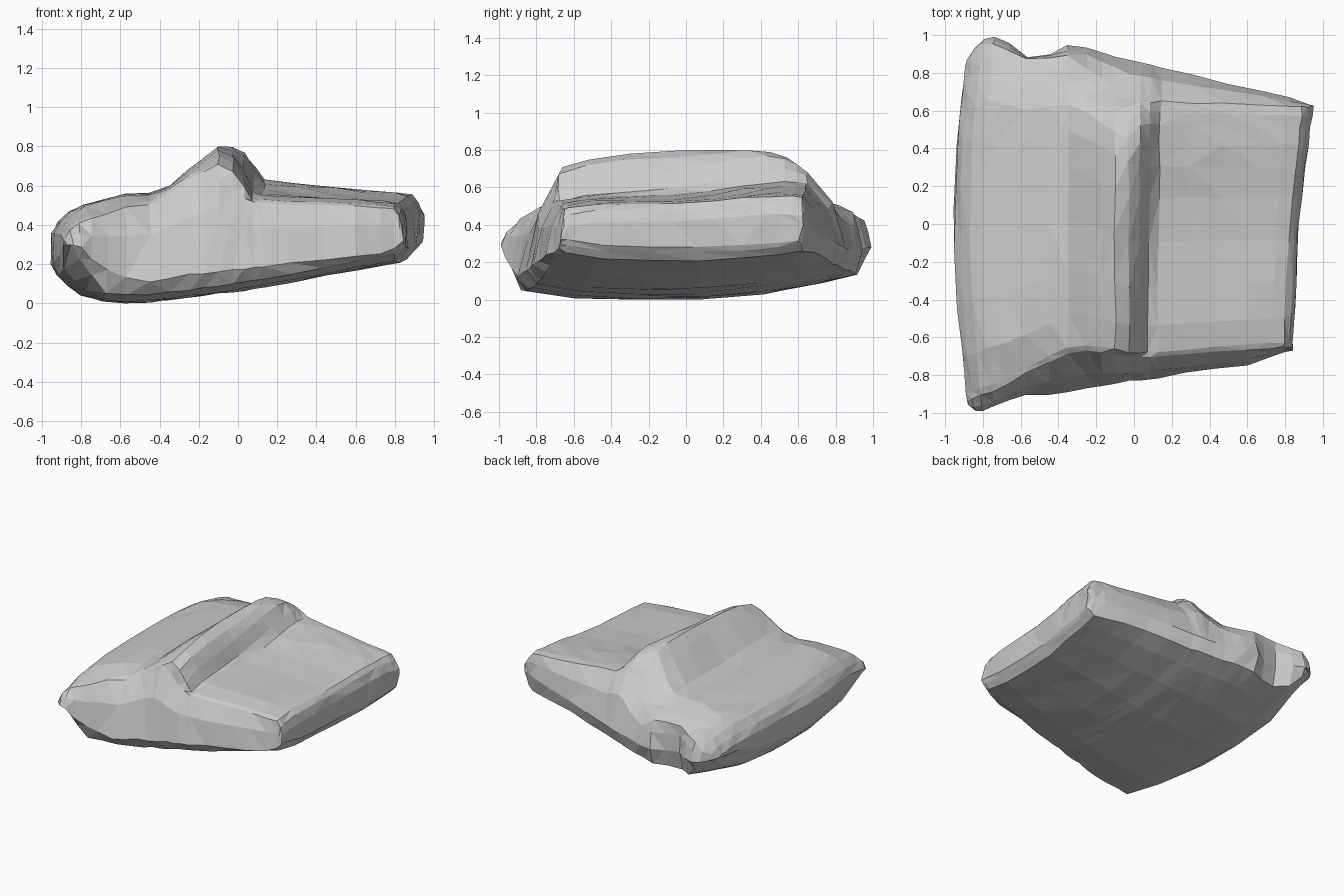
import bpy
import bmesh
import random

cube = bpy.data.objects.get("Cube")
if cube:
    bpy.data.objects.remove(cube, do_unlink=True)

random.seed(4)


def along(curve, t):
    """Straight-line interpolation through a short list of points."""
    if t <= curve[0][0]:
        return curve[0][1]
    for (a, p), (b, q) in zip(curve, curve[1:]):
        if t <= b:
            return p + (q - p) * (t - a) / (b - a)
    return curve[-1][1]


# Plan outlines: top rim and widest line on the front and back flanks
rim_front = [(-.95, -.93), (-.8, -.89), (-.5, -.76), (-.3, -.66), (0, -.71), (.84, -.65)]
rim_back = [(-.95, .84), (-.8, .95), (-.55, .86), (-.35, .89), (-.1, .72), (0, .65), (.9, .62)]
out_front = [(-.95, -.96), (-.91, -1), (-.8, -.97), (-.6, -.9), (-.43, -.9), (0, -.83), (.6, -.75), (.84, -.67)]
out_back = [(-.95, .87), (-.9, .97), (-.77, 1), (-.58, .88), (-.45, .9), (-.33, .95), (0, .86), (.3, .78), (.72, .68), (.87, .63)]

# Heights of the sheet, the fold, the flanks and the underside
sheet = [(-.95, .36), (-.9, .45), (-.8, .5), (-.6, .555), (-.3, .565), (.1, .56), (.8, .52), (.84, .51), (.87, .42)]
fold = [(-.42, 0), (-.35, .03), (-.25, .12), (-.1, .25), (0, .2), (.05, .11), (.1, 0)]
fold_run = [(-.72, 0), (-.68, .72), (-.4, .88), (.35, 1), (.5, .9), (.6, .62), (.68, .3), (.76, 0)]
back_lift = [(-.1, 0), (.1, .1), (.6, .07), (.87, .06)]
waist_front = [(-.95, .3), (-.88, .3), (-.78, .2), (-.5, .1), (-.3, .14), (.8, .26), (.87, .32)]
waist_back = [(-.95, .3), (-.8, .28), (-.4, .26), (0, .27), (.87, .4)]
underside = [(-.95, .2), (-.9, .1), (-.8, .04), (-.7, .01), (-.6, 0), (-.4, .01), (0, .06), (.4, .13), (.82, .21), (.87, .28)]
back_rise = [(-.4, .12), (.5, .1), (.87, .04)]
droop_rate = [(-.92, .05), (-.65, .25)]

stations = [-.95, -.92, -.87, -.8, -.7, -.58, -.45, -.35, -.25, -.17, -.1,
            -.03, .03, .08, .13, .28, .45, .62, .75, .82, .85, .87]
across_top = [-1, -.96, -.75, -.45, -.1, .25, .5, .68, .82, .92, 1]
across_bottom = [1, .8, .5, .1, -.3, -.7, -1]


def place(x, y, z):
    """Bow the left end, skew the right end and crumple slightly."""
    left = max(0, min(1, (-x - .5) / .4))
    right = max(0, min(1, x))
    x += .08 * left * y * y + right * (.14 * max(0, y) - .05 * max(0, -y))
    wobble = [random.uniform(-.006, .006) for _ in range(3)]
    return (x + wobble[0], y + wobble[1], max(0, z + wobble[2] * .7))


def section(x):
    """One closed loop around the body at a station."""
    rf, rb = along(rim_front, x), along(rim_back, x)
    of, ob = along(out_front, x), along(out_back, x)
    base, low = along(sheet, x), along(underside, x)
    wf, wb = along(waist_front, x), along(waist_back, x)
    corner = max(0, -x - .7) * .6
    loop = []
    # Upper sheet with its raised fold
    for v in across_top:
        y = rf + (rb - rf) * (v + 1) / 2
        ridge = along(fold, x - .04 * y) * along(fold_run, y)
        lift = along(back_lift, x) * max(0, y / .65)
        droop = .03 * abs(v) ** 6 + along(droop_rate, x) * max(0, abs(y) - .64)
        loop.append(place(x, y, max(base + ridge + lift - droop, wf + .02)))
    # Back flank
    top_back = loop[-1][2]
    loop.append(place(x, rb + (ob - rb) * .65, wb + (top_back - wb) * .6))
    loop.append(place(x, ob, wb))
    # Underside
    for v in across_bottom:
        side = ob * .96 if v > 0 else -of * .94
        rise = along(back_rise, x) * v ** 2 if v > 0 else .04 * v ** 4
        rise += corner * v ** 4
        loop.append(place(x, v * side, min(low + rise, wb if v > 0 else wf)))
    # Front flank
    top_front = loop[0][2]
    loop.append(place(x, of, wf))
    loop.append(place(x, rf + (of - rf) * .65, wf + (top_front - wf) * .6))
    return loop


# Body skin lofted through the sections and closed at both ends
bm = bmesh.new()
rings = [[bm.verts.new(p) for p in section(x)] for x in stations]
for a, b in zip(rings, rings[1:]):
    n = len(a)
    for i in range(n):
        j = (i + 1) % n
        bm.faces.new((a[i], a[j], b[j], b[i]))

top_count = len(across_top)
for ring in (rings[0], rings[-1]):
    upper = ring[:top_count]
    # Matching lower edge, ordered front to back
    lower = [ring[-1], ring[-2]] + ring[top_count + 2:-2][::-1] + [ring[top_count + 1], ring[top_count]]
    for i in range(top_count - 1):
        bm.faces.new((upper[i], upper[i + 1], lower[i + 1], lower[i]))
    bm.faces.new((upper[-1], lower[-1], lower[-2]))

bmesh.ops.recalc_face_normals(bm, faces=bm.faces)
bmesh.ops.triangulate(bm, faces=bm.faces, quad_method='SHORT_EDGE')
mesh = bpy.data.meshes.new("folded_cushion")
bm.to_mesh(mesh)
bm.free()

# Plain grey surface
grey = bpy.data.materials.new("light grey")
grey.use_nodes = True
colour = (.6, .6, .6, 1)
grey.diffuse_color = colour
grey.node_tree.nodes["Principled BSDF"].inputs["Base Color"].default_value = colour
mesh.materials.append(grey)

cushion = bpy.data.objects.new("folded_cushion", mesh)
bpy.context.collection.objects.link(cushion)
